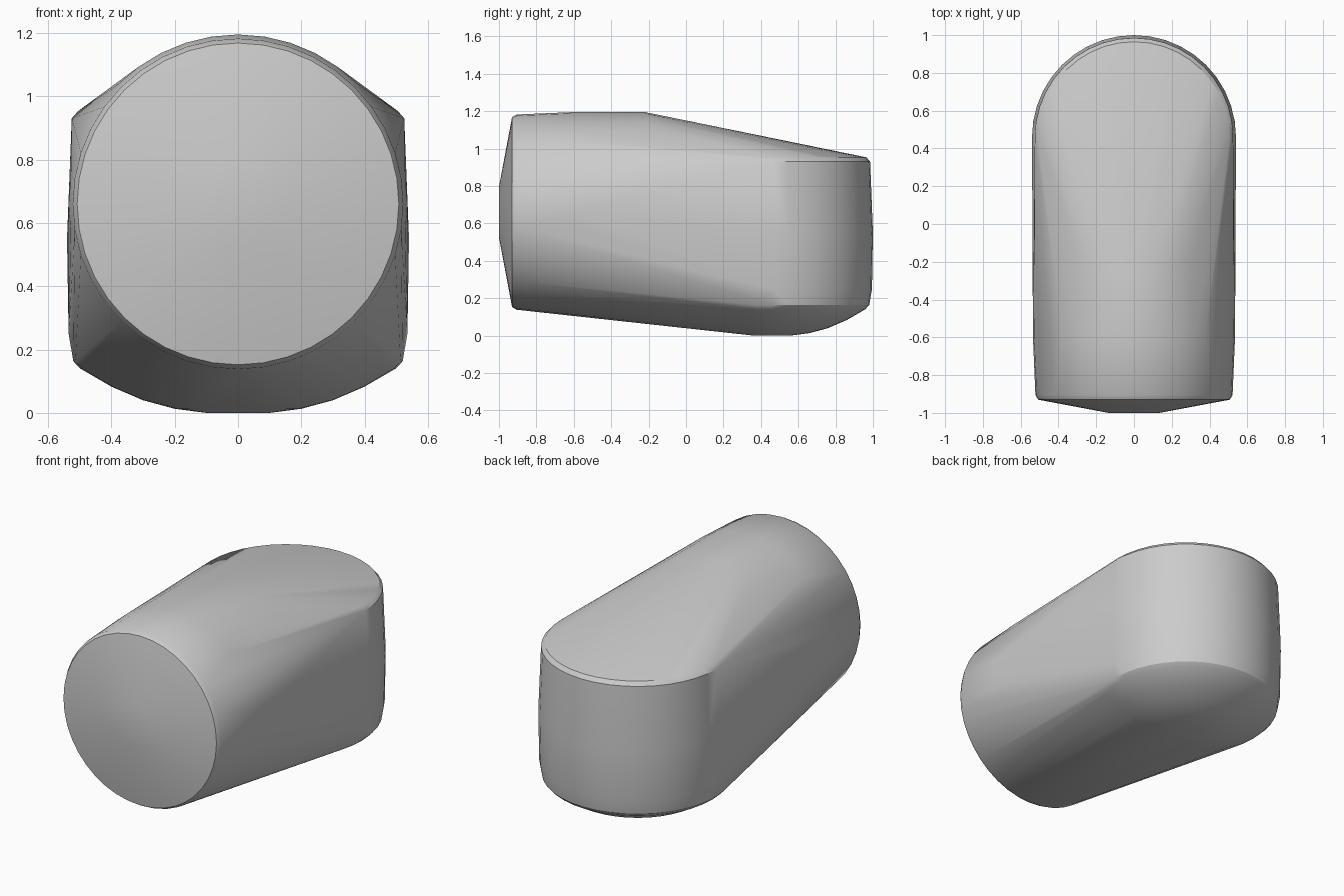
import bpy, bmesh, math

if "Cube" in bpy.data.objects:
    bpy.data.objects.remove(bpy.data.objects["Cube"])

SEG = 40
bm = bmesh.new()


def ring(center, radius, axis):
    """Add a circle of points lying across the given axis."""
    cx, cy, cz = center
    for i in range(SEG):
        a = 2 * math.pi * i / SEG
        u, v = radius * math.cos(a), radius * math.sin(a)
        bm.verts.new((cx + u, cy, cz + v) if axis == 'Y' else (cx + u, cy + v, cz))


# Horizontal barrel: flat nose, shallow cone, bevelled rim, slightly bulged tube
for y, r in [(-1.0, 0.135), (-0.93, 0.508), (-0.905, 0.522),
             (-0.6, 0.535), (-0.22, 0.535)]:
    ring((0, y, 0.66), r, 'Y')

# Upright rear drum with a bowl-shaped base
for z, r in [(0.0, 0.10), (0.013, 0.20), (0.04, 0.30), (0.083, 0.40),
             (0.14, 0.498), (0.163, 0.52), (0.25, 0.535), (0.55, 0.54),
             (0.93, 0.525), (0.953, 0.505)]:
    ring((0, 0.46, z), r, 'Z')

# Shrink-wrap both forms into one convex body
result = bmesh.ops.convex_hull(bm, input=bm.verts)
loose = {e for e in result['geom_interior'] + result['geom_unused']
         if isinstance(e, bmesh.types.BMVert)}
bmesh.ops.delete(bm, geom=list(loose), context='VERTS')
bmesh.ops.dissolve_limit(bm, angle_limit=math.radians(0.5),
                         verts=bm.verts, edges=bm.edges)
bmesh.ops.recalc_face_normals(bm, faces=bm.faces)

mesh = bpy.data.meshes.new("rounded_body")
bm.to_mesh(mesh)
bm.free()
body = bpy.data.objects.new("rounded_body", mesh)
bpy.context.collection.objects.link(body)

# Smooth shading with crisp rims
bpy.context.view_layer.objects.active = body
body.select_set(True)
bpy.ops.object.shade_smooth_by_angle(angle=math.radians(30))
